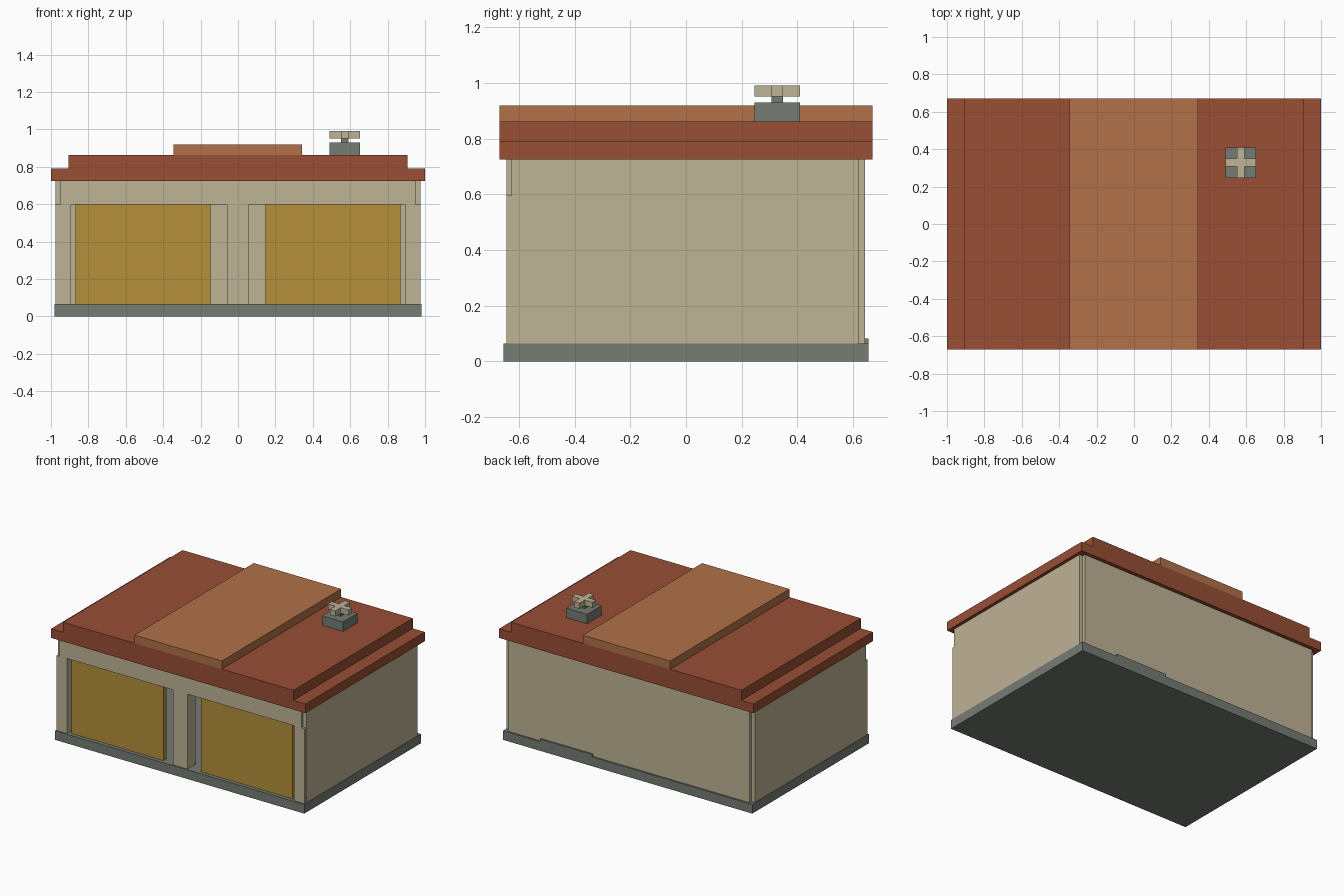
import bpy

if "Cube" in bpy.data.objects:
    bpy.data.objects.remove(bpy.data.objects["Cube"])


def material(name, srgb):
    m = bpy.data.materials.new(name)
    lin = [((c / 255 + 0.055) / 1.055) ** 2.4 for c in srgb]
    m.diffuse_color = (*lin, 1)
    m.use_nodes = True
    m.node_tree.nodes["Principled BSDF"].inputs["Base Color"].default_value = m.diffuse_color
    return m


GREY = material("concrete grey", (118, 124, 116))
BEIGE = material("beige wall", (191, 179, 150))
RED = material("brick red roof", (152, 78, 53))
ORANGE = material("orange roof", (177, 113, 72))
YELLOW = material("ochre door", (181, 144, 59))


def box(name, mat, x, y, z):
    """Box spanning the given (min, max) range on each axis."""
    bpy.ops.mesh.primitive_cube_add(size=1, location=[sum(r) / 2 for r in (x, y, z)])
    ob = bpy.context.object
    ob.name = name
    ob.scale = [r[1] - r[0] for r in (x, y, z)]
    bpy.ops.object.transform_apply(location=False, rotation=False, scale=True)
    ob.data.materials.append(mat)
    return ob


FLOOR, LINTEL, EAVES = 0.065, 0.597, 0.725

# Floor slab and the back door step
box("floor_slab", GREY, (-0.98, 0.98), (-0.655, 0.655), (0, FLOOR))
box("back_step", GREY, (0.28, 0.69), (0.6, 0.655), (FLOOR, 0.083))

# Hollow shell: back wall, front lintel, centre pillar
box("back_wall", BEIGE, (-0.95, 0.95), (0.56, 0.643), (FLOOR, EAVES))
box("front_lintel", BEIGE, (-0.95, 0.95), (-0.645, -0.56), (LINTEL, EAVES))
box("centre_pillar", BEIGE, (-0.06, 0.055), (-0.645, -0.555), (FLOOR, LINTEL))

# Side walls, corner pillars and garage doors on both sides
for side, s in (("left", -1), ("right", 1)):
    def span(a, b):
        return tuple(sorted((s * a, s * b)))
    box(side + "_wall", BEIGE, span(0.9, 0.977), (-0.627, 0.62), (FLOOR, EAVES))
    box(side + "_front_pillar", BEIGE, span(0.893, 0.975), (-0.645, -0.555), (FLOOR, LINTEL))
    box(side + "_garage_door", YELLOW, span(0.147, 0.87), (-0.628, -0.592), (FLOOR, LINTEL))

# Stepped roof
box("roof_eaves", RED, (-1, 1), (-0.67, 0.67), (EAVES, 0.79))
box("roof_deck", RED, (-0.905, 0.905), (-0.67, 0.67), (0.79, 0.862))
box("roof_ridge", ORANGE, (-0.345, 0.342), (-0.67, 0.67), (0.862, 0.92))

# Roof vent with a crossed fan
box("vent_base", GREY, (0.49, 0.652), (0.247, 0.41), (0.862, 0.93))
box("vent_stem", GREY, (0.55, 0.592), (0.308, 0.349), (0.93, 0.952))
box("fan_blade_long", BEIGE, (0.49, 0.652), (0.308, 0.349), (0.952, 0.992))
box("fan_blade_cross", BEIGE, (0.55, 0.592), (0.247, 0.41), (0.952, 0.992))
